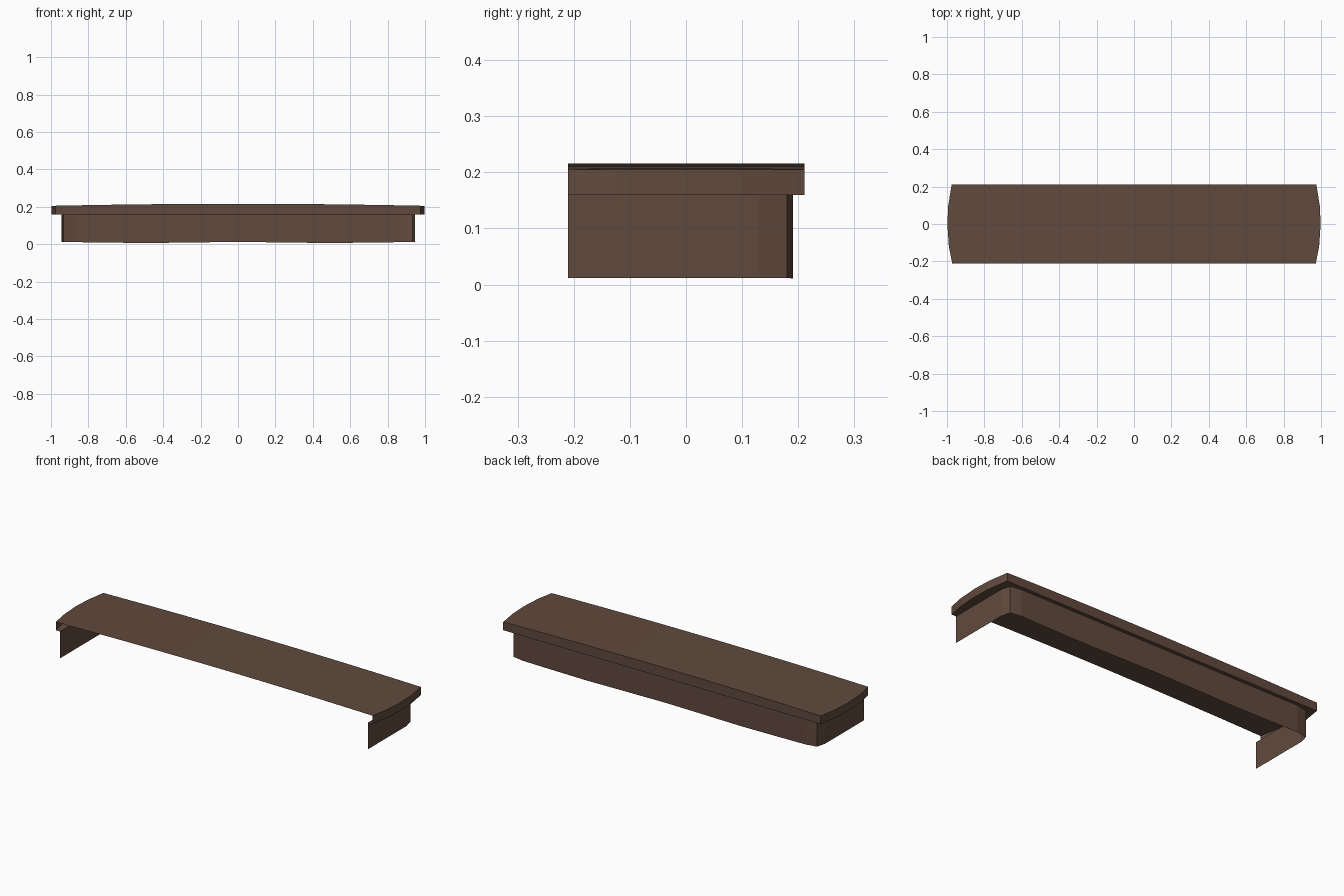
import bpy, bmesh

if "Cube" in bpy.data.objects:
    bpy.data.objects.remove(bpy.data.objects["Cube"])

brown = bpy.data.materials.new("dark_brown")
brown.diffuse_color = (0.118, 0.068, 0.047, 1)
brown.use_nodes = True
brown.node_tree.nodes["Principled BSDF"].inputs["Base Color"].default_value = brown.diffuse_color


def add_sheet(name, rows):
    """Skin a list of equal-length point rows with quads."""
    bm = bmesh.new()
    grid = [[bm.verts.new(p) for p in row] for row in rows]
    for a, b in zip(grid, grid[1:]):
        for i in range(len(a) - 1):
            bm.faces.new((a[i], a[i + 1], b[i + 1], b[i]))
    mesh = bpy.data.meshes.new(name)
    bm.to_mesh(mesh)
    bm.free()
    mesh.materials.append(brown)
    ob = bpy.data.objects.new(name, mesh)
    bpy.context.collection.objects.link(ob)
    return ob


def crown(x):
    """Gentle arch of the top along its length."""
    return 0.216 - 0.011 * x * x


# Plan outline: half width at each depth, giving the bowed ends
depths = [-0.21, -0.12, 0.0, 0.1, 0.211]
half = [0.972, 0.99, 0.998, 0.993, 0.975]
us = [-1, -0.92, -0.72, -0.5, -0.25, 0, 0.25, 0.5, 0.72, 0.92, 1]

# Crowned top sheet
add_sheet("top_panel", [[(u * h, y, crown(u * h)) for u in us]
                        for y, h in zip(depths, half)])

# U-shaped paths (right side, back, left side); the front stays open
back = us[-2:0:-1]
rim = ([(h, y) for h, y in zip(half, depths)]
       + [(u * half[-1], depths[-1]) for u in back]
       + [(-h, y) for h, y in zip(half[::-1], depths[::-1])])
side = [(0.945, -0.21), (0.945, -0.1), (0.945, 0.04), (0.945, 0.13), (0.932, 0.18)]
wall = (side + [(u * 0.945, 0.191) for u in back]
        + [(-x, y) for x, y in side[::-1]])

LEDGE = 0.16


def foot(x):
    """Slightly wavy lower edge, lowest halfway along each half."""
    return 0.012 - 0.006 * max(0, 1 - abs(abs(x) - 0.5) / 0.45)


# Overhanging rim, its underside ledge, and the recessed skirt wall
add_sheet("rim", [[(x, y, LEDGE) for x, y in rim],
                  [(x, y, crown(x)) for x, y in rim]])
add_sheet("rim_underside", [[(x, y, LEDGE) for x, y in wall],
                            [(x, y, LEDGE) for x, y in rim]])
add_sheet("skirt_wall", [[(x, y, foot(x)) for x, y in wall],
                         [(x, y, LEDGE) for x, y in wall]])

# Make the ledge face downwards
bpy.data.objects["rim_underside"].data.flip_normals() if \
    bpy.data.objects["rim_underside"].data.polygons[0].normal.z > 0 else None
